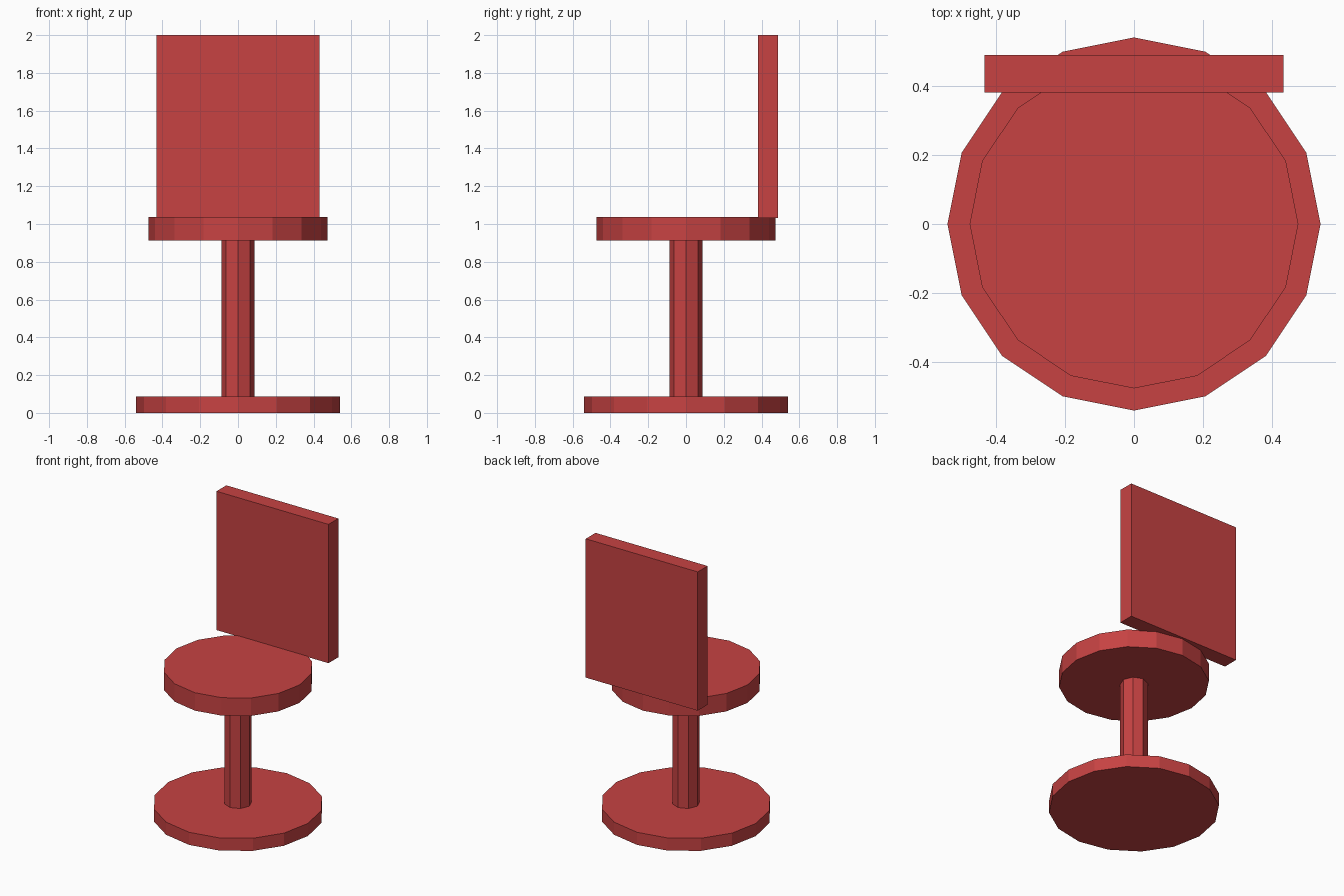
import bpy

if "Cube" in bpy.data.objects:
    bpy.data.objects.remove(bpy.data.objects["Cube"])

red = bpy.data.materials.new("red")
red.diffuse_color = (0.57, 0.055, 0.055, 1)
red.use_nodes = True
red.node_tree.nodes["Principled BSDF"].inputs["Base Color"].default_value = red.diffuse_color


def finish(name):
    obj = bpy.context.object
    obj.name = obj.data.name = name
    obj.data.materials.append(red)
    return obj


def disc(name, sides, radius, z0, z1):
    bpy.ops.mesh.primitive_cylinder_add(
        vertices=sides, radius=radius, depth=z1 - z0, location=(0, 0, (z0 + z1) / 2))
    return finish(name)


# Round base, post and seat stacked on one axis
disc("base", 16, 0.539, 0.0, 0.088)
disc("post", 8, 0.088, 0.088, 0.912)
disc("seat", 16, 0.475, 0.912, 1.037)

# Flat backrest resting on the rear of the seat
bpy.ops.mesh.primitive_cube_add(size=1, location=(0, 0.434, 1.516))
back = finish("backrest")
back.scale = (0.864, 0.108, 0.968)
bpy.ops.object.transform_apply(location=False, rotation=False, scale=True)
